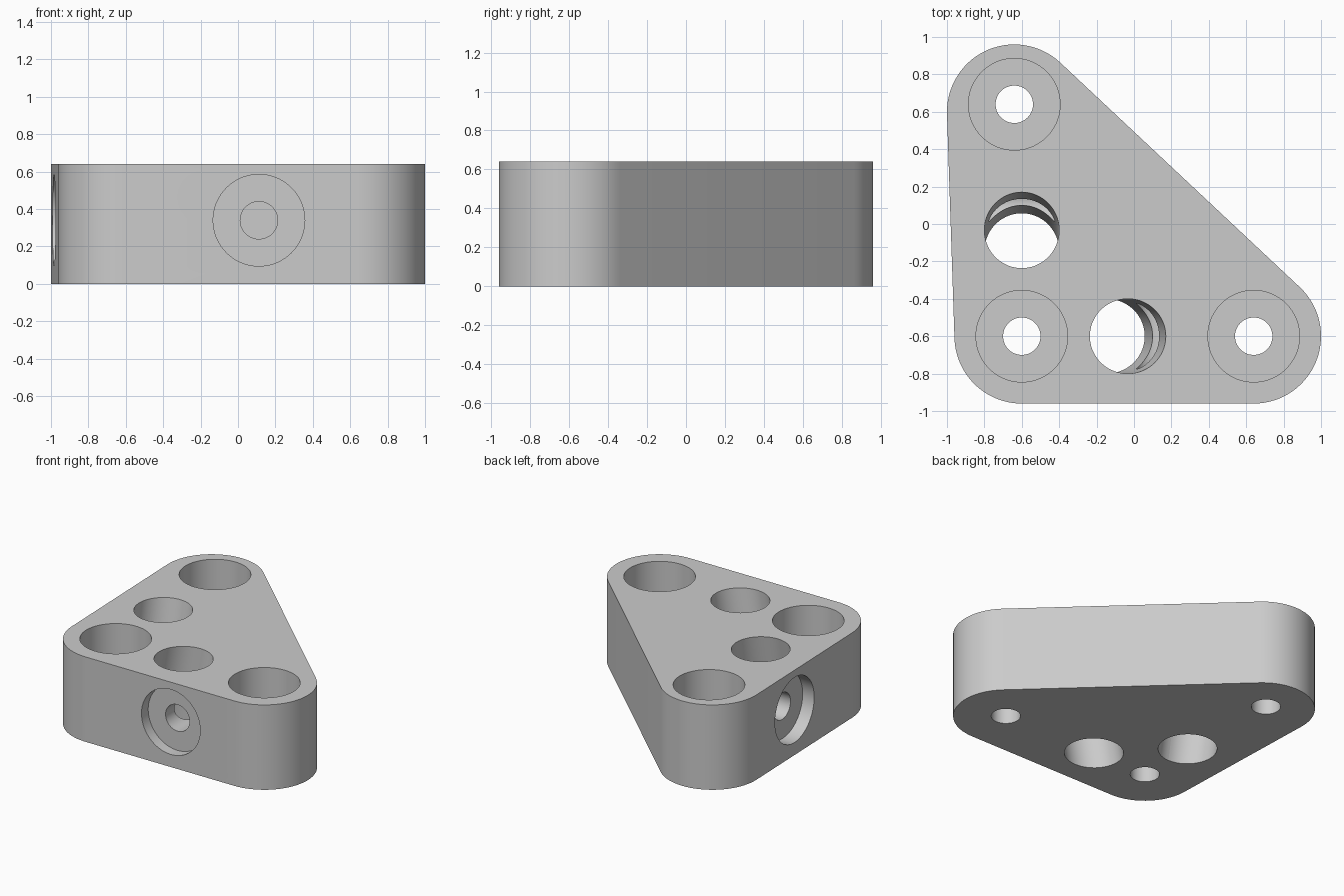
import bpy, bmesh, math
from mathutils import Vector

cube = bpy.data.objects.get("Cube")
if cube:
    bpy.data.objects.remove(cube, do_unlink=True)

HEIGHT = 0.64
CORNER_R = 0.36
BOLT_R, HEAD_R, ROD_R = 0.1, 0.245, 0.2
SIDE_Z = 0.34
SEAT_Z = 0.22       # floor of the vertical counterbores
SIDE_SEAT = -0.88   # floor of the side counterbores
TILT_SHIFT = HEIGHT * math.tan(math.radians(10))

grey = bpy.data.materials.new("plain grey")
grey.use_nodes = True
colour = (0.6, 0.6, 0.6, 1)
grey.diffuse_color = colour
grey.node_tree.nodes["Principled BSDF"].inputs["Base Color"].default_value = colour


def add_object(name, bm):
    bmesh.ops.recalc_face_normals(bm, faces=bm.faces)
    mesh = bpy.data.meshes.new(name)
    bm.to_mesh(mesh)
    bm.free()
    mesh.materials.append(grey)
    obj = bpy.data.objects.new(name, mesh)
    bpy.context.collection.objects.link(obj)
    return obj


def rounded_outline(centres, radius, steps=28):
    """Counter-clockwise outline wrapped around equal circles."""
    points = []
    count = len(centres)
    for i, c in enumerate(centres):
        before = c - centres[i - 1]
        after = centres[(i + 1) % count] - c
        start = math.atan2(-before.x, before.y)
        end = math.atan2(-after.x, after.y)
        sweep = (end - start) % math.tau
        for s in range(steps + 1):
            a = start + sweep * s / steps
            points.append(c + radius * Vector((math.cos(a), math.sin(a))))
    return points


def drill(body, start, end, radius):
    """Cut a cylinder running from start to end."""
    start, end = Vector(start), Vector(end)
    axis = end - start
    bm = bmesh.new()
    bmesh.ops.create_cone(bm, cap_ends=True, segments=72, radius1=radius,
                          radius2=radius, depth=axis.length)
    turn = axis.to_track_quat('Z', 'Y').to_matrix().to_4x4()
    bm.transform(turn)
    bmesh.ops.translate(bm, verts=bm.verts, vec=(start + end) / 2)
    cutter = add_object("drill_cutter", bm)
    cutter.hide_render = True
    mod = body.modifiers.new("drill", 'BOOLEAN')
    mod.operation = 'DIFFERENCE'
    mod.solver = 'EXACT'
    mod.object = cutter
    bpy.context.view_layer.objects.active = body
    bpy.ops.object.modifier_apply(modifier=mod.name)
    bpy.data.objects.remove(cutter, do_unlink=True)


# Triangular block with rounded corners
corners = [Vector(p) for p in ((-0.6, -0.6), (0.64, -0.6), (-0.64, 0.6))]
bm = bmesh.new()
base = bm.faces.new([bm.verts.new((p.x, p.y, 0))
                     for p in rounded_outline(corners, CORNER_R)])
top = bmesh.ops.extrude_face_region(bm, geom=[base])
bmesh.ops.translate(bm, vec=(0, 0, HEIGHT),
                    verts=[g for g in top["geom"] if isinstance(g, bmesh.types.BMVert)])
block = add_object("bracket_block", bm)

# Counterbored bolt holes in the corners
for x, y in ((-0.6, -0.6), (0.64, -0.6), (-0.64, 0.64)):
    drill(block, (x, y, SEAT_Z), (x, y, HEIGHT + 0.1), HEAD_R)
    drill(block, (x, y, -0.1), (x, y, HEIGHT), BOLT_R)

# Tilted rod holes, each crossed by a counterbored clamp hole from the side
for swap in (False, True):
    def place(u, v, z):
        return (v, u, z) if swap else (u, v, z)
    upper = Vector(place(-0.033, -0.6, HEIGHT))
    lower = Vector(place(-0.033 - TILT_SHIFT, -0.6, 0))
    reach = (upper - lower) * 0.3
    drill(block, lower - reach, upper + reach, ROD_R)
    drill(block, place(0.112, -1.2, SIDE_Z), place(0.112, SIDE_SEAT, SIDE_Z), HEAD_R)
    drill(block, place(0.112, -1.1, SIDE_Z), place(0.112, -0.25, SIDE_Z), BOLT_R)

# Smooth round walls, sharp rims
bpy.ops.object.select_all(action='DESELECT')
block.select_set(True)
bpy.context.view_layer.objects.active = block
bpy.ops.object.shade_smooth_by_angle(angle=math.radians(30))
